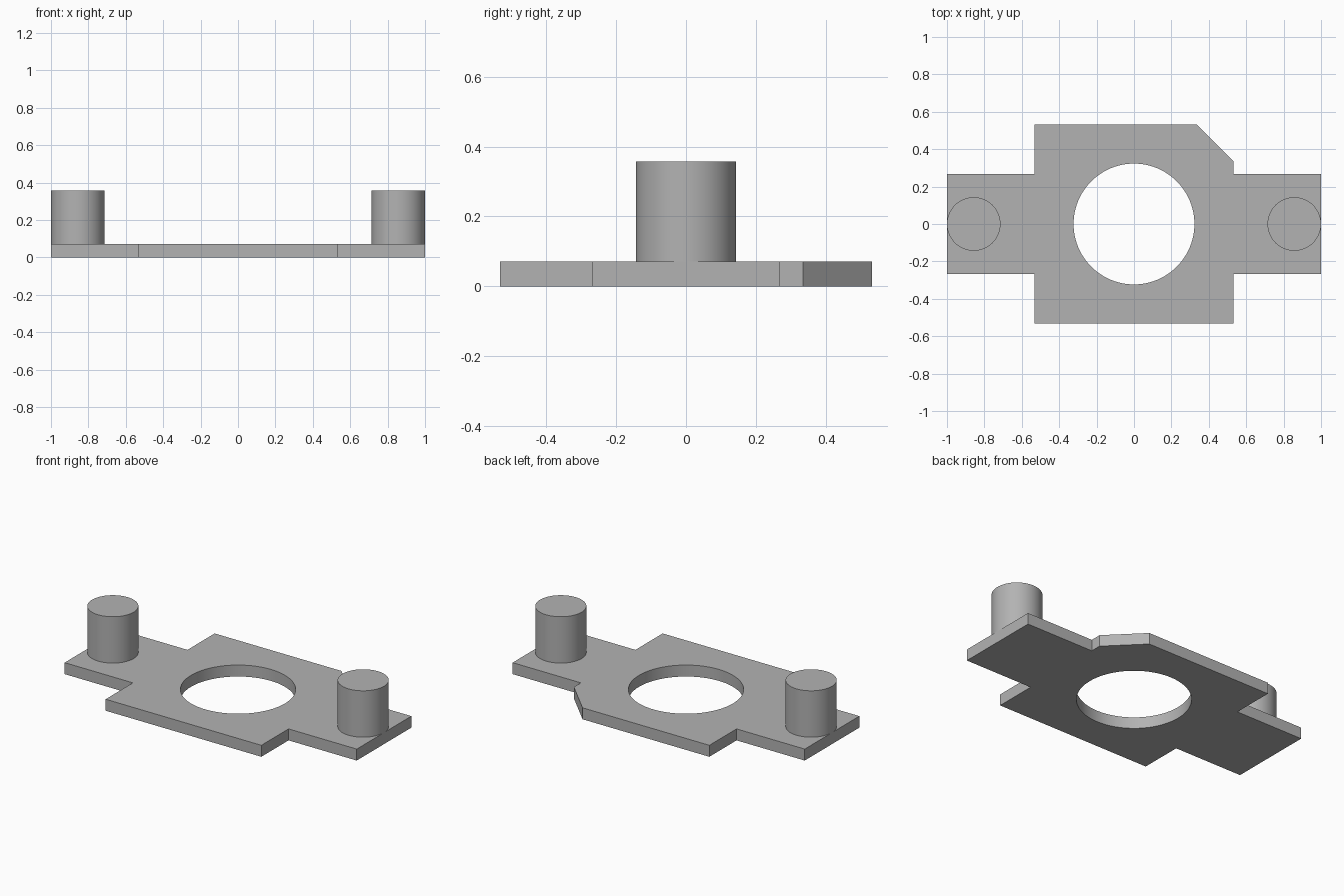
import bpy, bmesh, math

cube = bpy.data.objects.get("Cube")
if cube:
    bpy.data.objects.remove(cube, do_unlink=True)

THICK = 0.071      # plate thickness
TOP = 0.358        # peg height
PEG_R = 0.143
HOLE_R = 0.323
BODY = 0.533       # half width of the square body
ARM = 0.267        # half width of the side arms
CUT = 0.335        # start of the cut corner

grey = bpy.data.materials.new("plain_grey")
grey.use_nodes = True
colour = (0.45, 0.45, 0.45, 1)
grey.diffuse_color = colour
grey.node_tree.nodes["Principled BSDF"].inputs["Base Color"].default_value = colour


def activate(obj):
    bpy.ops.object.select_all(action='DESELECT')
    obj.select_set(True)
    bpy.context.view_layer.objects.active = obj


def cylinder(name, radius, x, low, high):
    bpy.ops.mesh.primitive_cylinder_add(vertices=96, radius=radius, depth=high - low,
                                        location=(x, 0, (low + high) / 2))
    obj = bpy.context.object
    obj.name = name
    obj.data.materials.append(grey)
    bpy.ops.object.shade_smooth_by_angle(angle=math.radians(30))
    return obj


# Plate: cross outline with one cut corner at the back left
outline = [(-1, -ARM), (-BODY, -ARM), (-BODY, -BODY), (BODY, -BODY), (BODY, -ARM), (1, -ARM),
           (1, ARM), (BODY, ARM), (BODY, CUT), (CUT, BODY), (-BODY, BODY), (-BODY, ARM), (-1, ARM)]
bm = bmesh.new()
base = bm.faces.new([bm.verts.new((x, y, 0)) for x, y in outline])
result = bmesh.ops.extrude_face_region(bm, geom=[base], use_keep_orig=True)
top_verts = [v for v in result["geom"] if isinstance(v, bmesh.types.BMVert)]
bmesh.ops.translate(bm, verts=top_verts, vec=(0, 0, THICK))
bmesh.ops.recalc_face_normals(bm, faces=bm.faces)
mesh = bpy.data.meshes.new("base_plate")
bm.to_mesh(mesh)
bm.free()
mesh.materials.append(grey)
plate = bpy.data.objects.new("base_plate", mesh)
bpy.context.collection.objects.link(plate)

# Round centre hole
cutter = cylinder("hole_cutter", HOLE_R, 0, -0.1, 0.2)
cutter.hide_render = True
activate(plate)
hole = plate.modifiers.new("centre_hole", 'BOOLEAN')
hole.operation = 'DIFFERENCE'
hole.solver = 'EXACT'
hole.object = cutter
bpy.ops.object.modifier_apply(modifier=hole.name)
bpy.data.objects.remove(cutter, do_unlink=True)
activate(plate)
bpy.ops.object.shade_smooth_by_angle(angle=math.radians(30))

# Upright pegs at the arm ends
for name, side in (("left_peg", 1), ("right_peg", -1)):
    cylinder(name, PEG_R, side * (1 - PEG_R), THICK, TOP)
